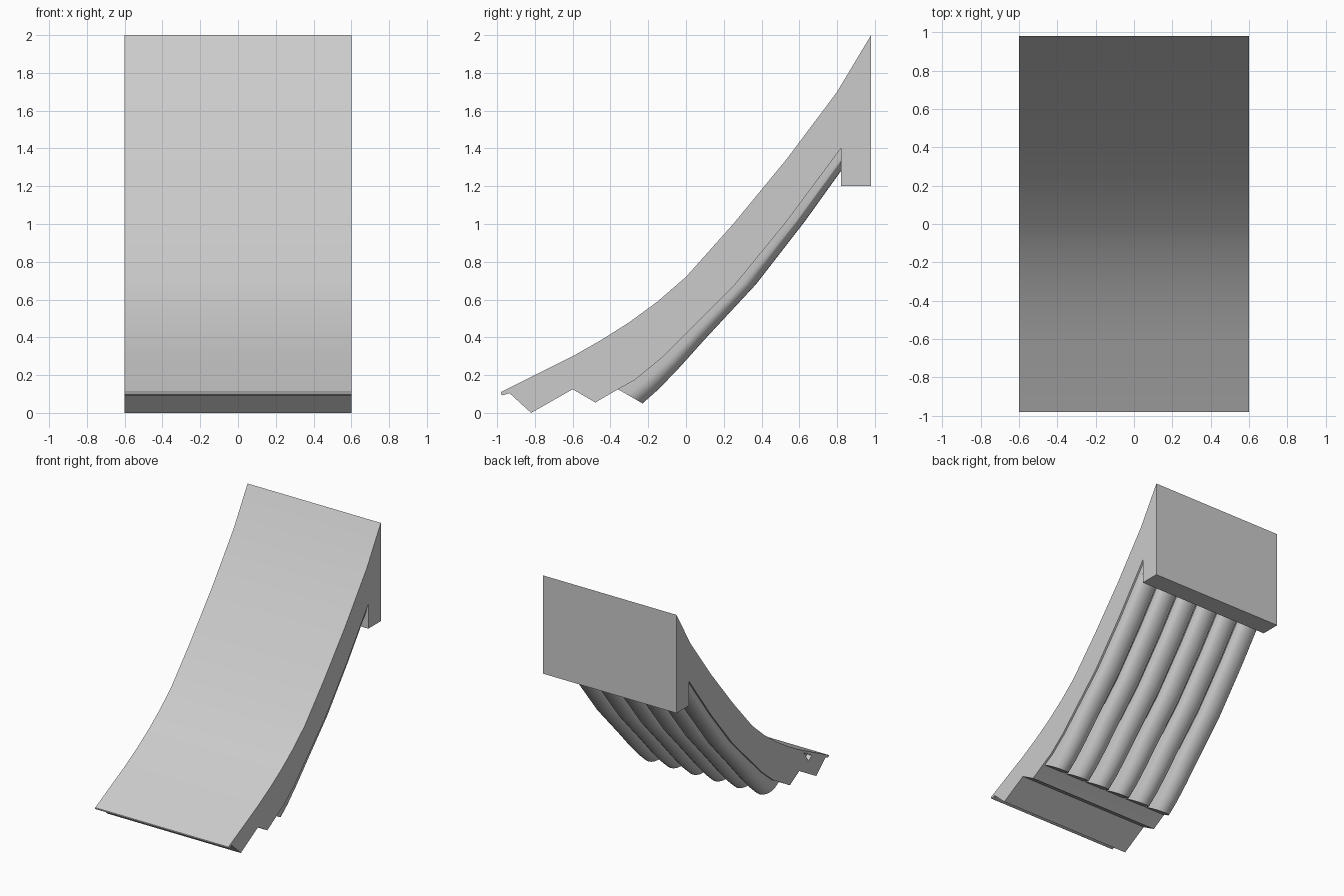
import bpy
import bmesh
import math
from mathutils import Vector

cube = bpy.data.objects.get("Cube")
if cube:
    bpy.data.objects.remove(cube, do_unlink=True)

grey = bpy.data.materials.new("Light grey")
grey.use_nodes = True
colour = (0.6, 0.6, 0.6, 1)
grey.diffuse_color = colour
grey.node_tree.nodes["Principled BSDF"].inputs["Base Color"].default_value = colour


def loft(name, rings):
    """Skin a row of matching closed rings and cap both ends."""
    bm = bmesh.new()
    loops = [[bm.verts.new(p) for p in ring] for ring in rings]
    for a, b in zip(loops, loops[1:]):
        for i in range(len(a)):
            j = (i + 1) % len(a)
            bm.faces.new((a[i], a[j], b[j], b[i]))
    bm.faces.new(loops[0])
    bm.faces.new(loops[-1])
    bmesh.ops.recalc_face_normals(bm, faces=bm.faces)
    mesh = bpy.data.meshes.new(name)
    bm.to_mesh(mesh)
    bm.free()
    mesh.materials.append(grey)
    obj = bpy.data.objects.new(name, mesh)
    bpy.context.collection.objects.link(obj)
    return obj


def extrude_side(name, profile, x0, x1):
    return loft(name, [[(x, y, z) for y, z in profile] for x in (x0, x1)])


def smooth(obj):
    bpy.ops.object.select_all(action='DESELECT')
    obj.select_set(True)
    bpy.context.view_layer.objects.active = obj
    bpy.ops.object.shade_smooth_by_angle(angle=math.radians(25))


# Curved ramp: running surface, rear block, underside and front foot
surface = [(-.98, .11), (-.6, .3), (-.45, .385), (-.3, .48), (-.15, .59), (0, .72),
           (.25, 1), (.53, 1.34), (.8, 1.7), (.98, 2)]
rear_block = [(.98, 1.2), (.82, 1.2)]
underside = [(.82, 1.4), (.53, 1.01), (.26, .68), (0, .42), (-.13, .29),
             (-.27, .175), (-.36, .125)]
foot = [(-.48, .055), (-.6, .125), (-.82, 0), (-.935, .105), (-.97, .093), (-.98, .1)]
ramp = extrude_side("ramp_body", surface + rear_block + underside + foot, -.6, .6)

# Small triangular notch in the right side
cutter = extrude_side("notch_cutter", [(-.76, .19), (-.66, .25), (-.72, .16)], -.65, -.56)
cutter.hide_render = True
cut = ramp.modifiers.new("Notch", 'BOOLEAN')
cut.operation = 'DIFFERENCE'
cut.solver = 'EXACT'
cut.object = cutter
bpy.context.view_layer.objects.active = ramp
bpy.ops.object.modifier_apply(modifier=cut.name)
bpy.data.objects.remove(cutter, do_unlink=True)
smooth(ramp)

# Six rounded ribs following the underside
rib_bottom = [(.82, 1.28), (.63, 1.015), (.37, .68), (.1, .39), (-.03, .245),
              (-.14, .13), (-.23, .05)]
arc = [math.pi * i / 10 for i in range(11)]
section = [(.085, -.15)] + [(.085 * math.cos(a), .35 + .65 * math.sin(a)) for a in arc]
section.append((-.085, -.15))
for n in range(6):
    centre = -.5 + .2 * n
    rings = []
    for top, low in zip(underside, rib_bottom):
        top, low = Vector(top), Vector(low)
        ring = []
        for x, depth in section:
            y, z = top + (low - top) * depth
            ring.append((centre + x, y, z))
        rings.append(ring)
    smooth(loft(f"underside_rib_{n + 1}", rings))
